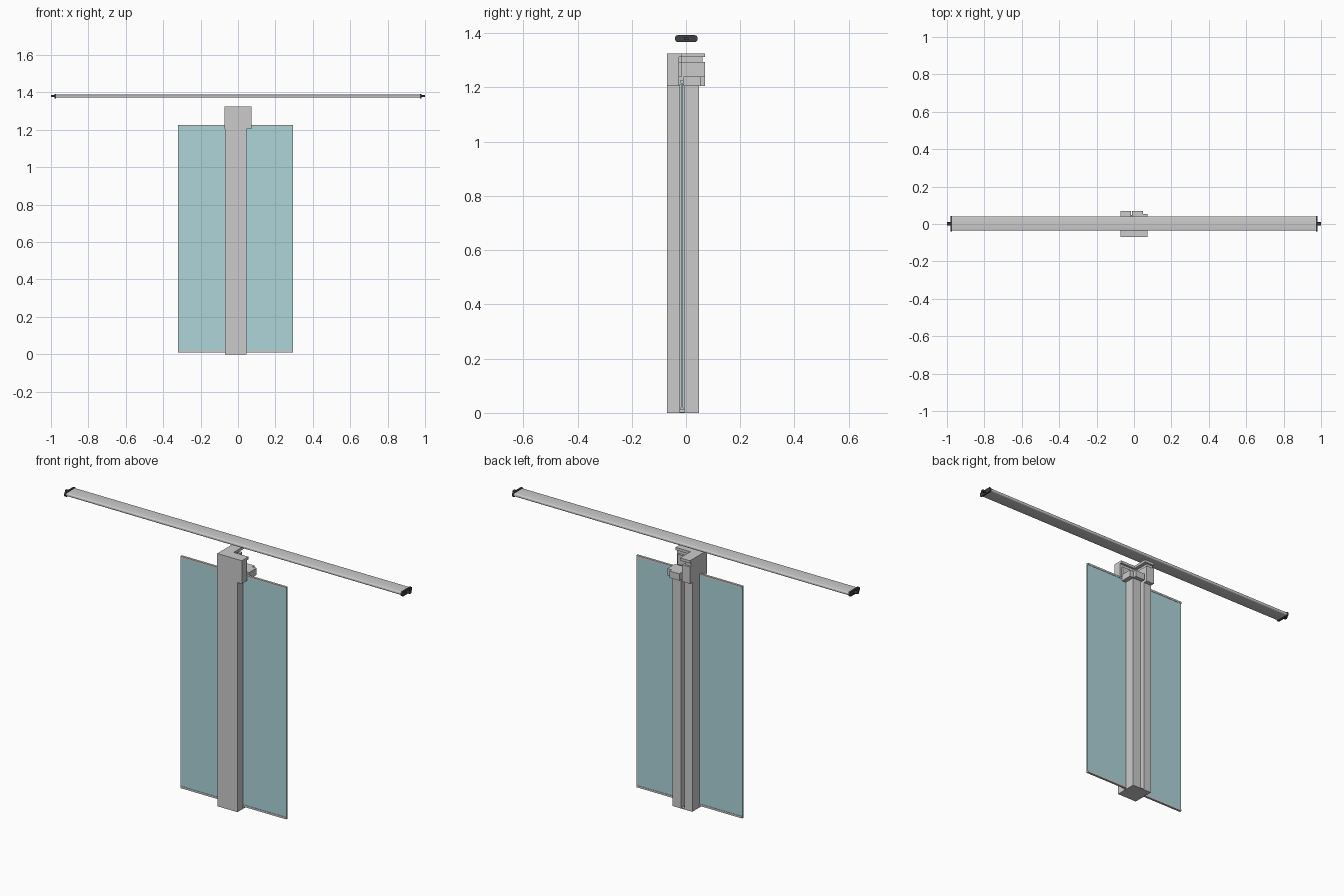
import bpy, bmesh, math

if "Cube" in bpy.data.objects:
    bpy.data.objects.remove(bpy.data.objects["Cube"])


def material(name, rgba):
    m = bpy.data.materials.new(name)
    m.diffuse_color = rgba
    m.use_nodes = True
    m.node_tree.nodes["Principled BSDF"].inputs["Base Color"].default_value = m.diffuse_color
    return m


GLASS = material("glass_teal", (0.42, 0.66, 0.70, 0.5))
DARK = material("dark_plastic", (0.05, 0.05, 0.055, 1))


def finish(bm, name, mat=None):
    bmesh.ops.recalc_face_normals(bm, faces=bm.faces)
    me = bpy.data.meshes.new(name)
    bm.to_mesh(me)
    bm.free()
    ob = bpy.data.objects.new(name, me)
    bpy.context.collection.objects.link(ob)
    if mat:
        me.materials.append(mat)
    return ob


def prism(name, pts, a, b, axis="z", mat=None):
    """Extrude a 2D outline from a to b along z (points x,y) or x (points y,z)."""
    bm = bmesh.new()
    put = (lambda p, t: (p[0], p[1], t)) if axis == "z" else (lambda p, t: (t, p[0], p[1]))
    f = bm.faces.new([bm.verts.new(put(p, a)) for p in pts])
    ext = bmesh.ops.extrude_face_region(bm, geom=[f])
    d = (0, 0, b - a) if axis == "z" else (b - a, 0, 0)
    verts = [g for g in ext["geom"] if isinstance(g, bmesh.types.BMVert)]
    bmesh.ops.translate(bm, verts=verts, vec=d)
    return finish(bm, name, mat)


def box(name, x, y, z, mat=None):
    return prism(name, [(x[0], y[0]), (x[1], y[0]), (x[1], y[1]), (x[0], y[1])], *z, mat=mat)


def rounded(w, h, r, cy, cz, n=4):
    pts = []
    for i, (sy, sz) in enumerate([(1, 1), (-1, 1), (-1, -1), (1, -1)]):
        for k in range(n + 1):
            a = math.radians(90 * (i + k / n))
            pts.append((cy + sy * (w / 2 - r) + r * math.cos(a),
                        cz + sz * (h / 2 - r) + r * math.sin(a)))
    return pts


# Post: square section with a glazing groove in the right and back faces
prism("post", [(-.07, -.07), (.046, -.07), (.046, -.024), (0, -.024), (0, -.006),
               (.046, -.006), (.046, .048), (-.006, .048), (-.006, 0), (-.024, 0),
               (-.024, .048), (-.07, .048)], .004, 1.21)
box("base_plate", (-.07, .046), (-.07, .048), (0, .004))

# Top bracket: full-height front and left arms with layered back corner
z0, z1 = 1.205, 1.326
prism("bracket_front_arm", [(-.072, -.07), (.071, -.07), (.071, -.026), (-.025, -.026),
                            (-.025, -.015), (-.072, -.015)], z0, z1)
box("bracket_left_arm_lower", (-.072, -.025), (-.015, .07), (z0, 1.293))
box("bracket_left_arm_groove", (-.072, -.035), (-.015, .06), (1.293, 1.312))
box("bracket_left_arm_top", (-.072, -.015), (-.015, .07), (1.312, z1))
box("bracket_front_arm_rib", (-.025, .06), (-.026, -.015), (1.24, 1.293))
box("bracket_front_arm_lip", (-.025, .071), (-.026, -.015), (1.312, z1))
prism("bracket_back_corner", [(-.025, -.01), (.071, -.01), (.071, .053), (.047, .053),
                              (.047, .07), (-.01, .07), (-.01, .0), (-.025, 0)], z0, 1.241)

# Glass panels with slim edge strips top and bottom
for side, x in (("left", (-.32, -.06)), ("right", (.002, .295))):
    box(side + "_glass", x, (-.019, -.011), (.02, 1.217), GLASS)
    for end, z in (("bottom", (.01, .02)), ("top", (1.217, 1.227))):
        box(f"{side}_glass_{end}_strip", x, (-.021, -.009), z)

# Handrail with rounded edges and dark end caps
rail = prism("handrail", rounded(.076, .016, .006, .002, 1.380), -.975, .975, "x")
parts = [rail]
for side, s in (("left", -1), ("right", 1)):
    parts.append(prism(side + "_rail_cap", rounded(.082, .025, .009, .001, 1.380),
                       s * .972, s * .981, "x", DARK))
    parts.append(prism(side + "_rail_cap_stud", rounded(.018, .011, .004, .001, 1.380),
                       s * .981, s * 1.0, "x", DARK))
for ob in parts:
    bpy.ops.object.select_all(action="DESELECT")
    ob.select_set(True)
    bpy.context.view_layer.objects.active = ob
    bpy.ops.object.shade_smooth_by_angle(angle=math.radians(35))
